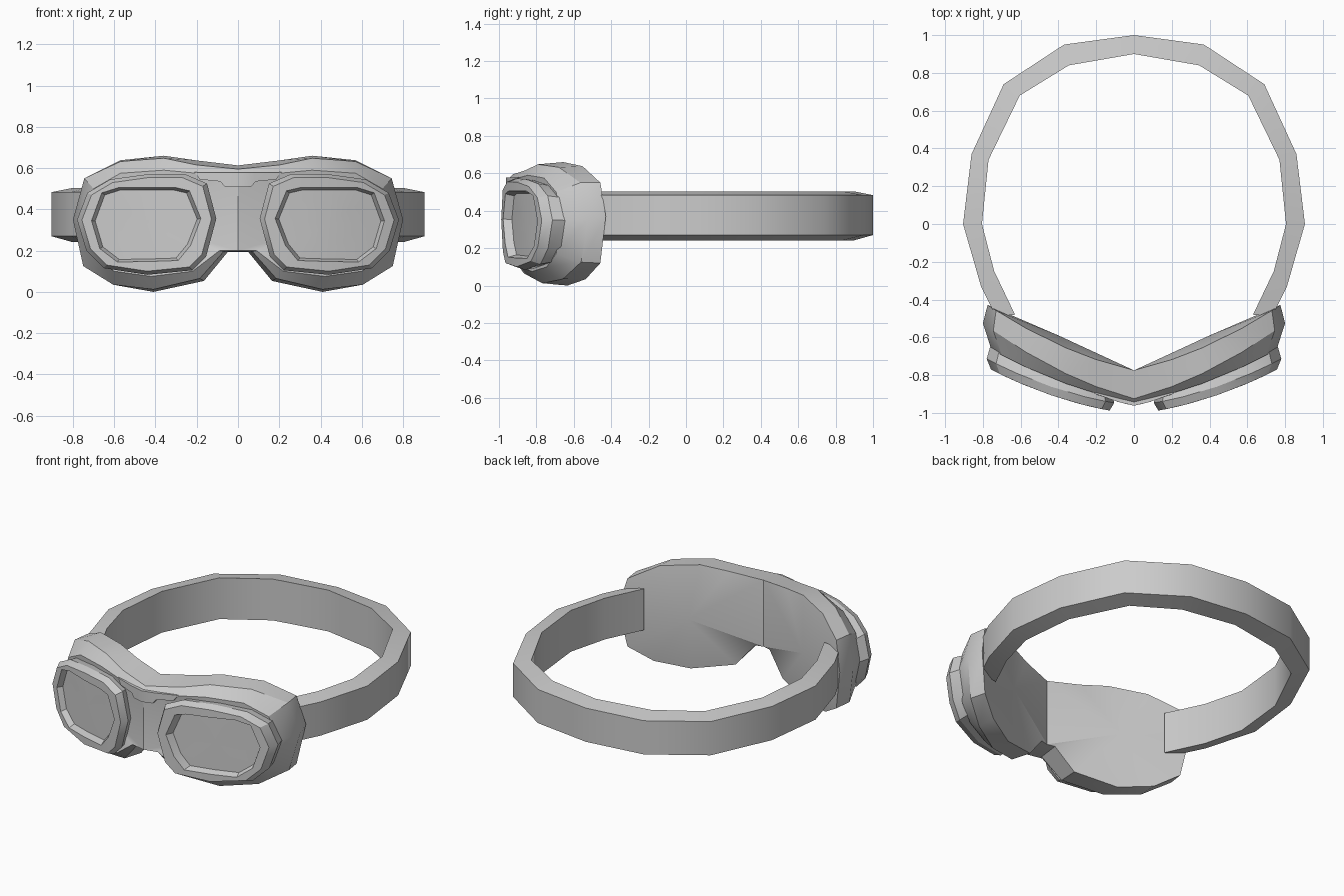
import bpy
import bmesh
import math

old = bpy.data.objects.get("Cube")
if old:
    bpy.data.objects.remove(old, do_unlink=True)

grey = bpy.data.materials.new("plain_grey")
grey.use_nodes = True
colour = (0.6, 0.6, 0.6, 1)
grey.diffuse_color = colour
grey.node_tree.nodes["Principled BSDF"].inputs["Base Color"].default_value = colour


def bow(start, slope, curve):
    """Depth of the wrap-around shape as a function of x."""
    return lambda x: start + slope * x + curve * x * x


def ring_on(outline, depth):
    return [(x, depth(x), z) for x, z in outline]


def scaled(outline, factor, cx, cz):
    return [(cx + (x - cx) * factor, cz + (z - cz) * factor) for x, z in outline]


def finish(bm, name, mirror=False, angle=30):
    bmesh.ops.recalc_face_normals(bm, faces=bm.faces)
    mesh = bpy.data.meshes.new(name)
    bm.to_mesh(mesh)
    bm.free()
    mesh.materials.append(grey)
    obj = bpy.data.objects.new(name, mesh)
    bpy.context.collection.objects.link(obj)
    bpy.ops.object.select_all(action="DESELECT")
    obj.select_set(True)
    bpy.context.view_layer.objects.active = obj
    if mirror:
        mod = obj.modifiers.new("mirror", "MIRROR")
        mod.use_clip = True
        bpy.ops.object.modifier_apply(modifier=mod.name)
    bpy.ops.object.shade_smooth_by_angle(angle=math.radians(angle))
    return obj


def loft(rings, name, closed, start_hub=None, end_hub=None, mirror=True):
    """Bridge rings of equal length; hubs close the first and last ring."""
    bm = bmesh.new()
    rows = [[bm.verts.new(p) for p in ring] for ring in rings]
    count = len(rows[0])
    pairs = [(i, (i + 1) % count) for i in range(count if closed else count - 1)]
    for a, b in zip(rows, rows[1:]):
        for i, j in pairs:
            bm.faces.new((a[i], a[j], b[j], b[i]))
    for row, hub in ((rows[0], start_hub), (rows[-1], end_hub)):
        if hub:
            centre = bm.verts.new(hub)
            for i in range(count - 1):
                bm.faces.new((row[i], row[i + 1], centre))
            # the closing triangle spans the nose when the outline is open
            bm.faces.new((row[-1], row[0], centre))
    return finish(bm, name, mirror)


# Goggle body: back edge, widest rim and front edge of one half
back_edge = [(0, .613), (.2, .637), (.36, .66), (.57, .638), (.73, .55), (.775, .37),
             (.73, .12), (.6, .034), (.41, 0), (.165, .053), (.05, .193), (0, .193)]
wide_rim = [(0, .595), (.2, .615), (.36, .648), (.57, .632), (.745, .55), (.8, .35),
            (.75, .125), (.605, .035), (.41, .012), (.185, .065), (.07, .195), (0, .195)]
front_edge = [(0, .575), (.2, .575), (.36, .59), (.57, .575), (.7, .5), (.755, .35),
              (.7, .17), (.6, .1), (.42, .075), (.22, .1), (.09, .2), (0, .2)]
loft([ring_on(back_edge, bow(-.775, .23, .28)),
      ring_on(wide_rim, bow(-.925, .26, .3)),
      ring_on(front_edge, bow(-.945, .19, .24))],
     "goggle_body", False, (.4, -.59, .33), (.45, -.79, .33))

# Lens frame with chamfered rim and recessed lens
frame = [(.105, .355), (.15, .525), (.26, .572), (.44, .57), (.62, .545), (.73, .48),
         (.78, .35), (.735, .2), (.65, .115), (.44, .083), (.22, .105), (.155, .17)]
opening = [(.18, .355), (.235, .49), (.3, .505), (.44, .505), (.58, .505), (.66, .48),
           (.71, .345), (.67, .21), (.585, .145), (.44, .147), (.29, .152), (.23, .225)]
centre = (.445, .33)


def face_depth(offset):
    return bow(-1.007 + offset, .115, .26)


loft([ring_on(scaled(frame, .94, *centre), face_depth(.125)),
      ring_on(frame, face_depth(.045)),
      ring_on(scaled(frame, .93, *centre), face_depth(0)),
      ring_on(opening, face_depth(0)),
      ring_on(scaled(opening, .93, *centre), face_depth(.045))],
     "lens_frames", True)
lens = scaled(opening, .95, *centre)
loft([ring_on(lens, face_depth(.043)),
      ring_on(scaled(lens, .5, *centre), face_depth(.043))],
     "lenses", True, None, (.445, face_depth(.043)(.445), .33))

# Nose bridge plate, a thin folded strip
plate_top = [(0, .578), (.08, .578), (.21, .58)]
plate_low = [(0, .508), (.065, .51), (.085, .535), (.185, .545)]
bm = bmesh.new()
layers = []
for offset in (0, .035):
    depth = bow(-.962 + offset, .2, .5)
    layers.append([bm.verts.new(p) for p in ring_on(plate_top + plate_low[::-1], depth)])
for row in layers:
    top0, top1, top2, low3, low2, low1, low0 = row
    bm.faces.new((top0, top1, low1, low0))
    bm.faces.new((top1, low2, low1))
    bm.faces.new((top1, top2, low3, low2))
for i in range(len(layers[0]) - 1):
    a, b = layers
    bm.faces.new((a[i], a[i + 1], b[i + 1], b[i]))
finish(bm, "bridge_plate", True)

# Head strap: tapered band running round the back
outer = [(0, 1), (.37, .95), (.69, .74), (.86, .37), (.905, 0), (.81, -.33), (.73, -.49)]
inner = [(0, .9), (.345, .84), (.605, .68), (.77, .34), (.805, 0), (.74, -.25), (.63, -.48)]
bm = bmesh.new()
sections = []
for (ox, oy), (ix, iy) in zip(outer, inner):
    corners = ((ox, oy, .27), (ox, oy, .483), (ix, iy, .503), (ix, iy, .242))
    sections.append([bm.verts.new(p) for p in corners])
for a, b in zip(sections, sections[1:]):
    for i in range(4):
        j = (i + 1) % 4
        bm.faces.new((a[i], a[j], b[j], b[i]))
bm.faces.new(sections[-1])
finish(bm, "head_strap", True, 35)
